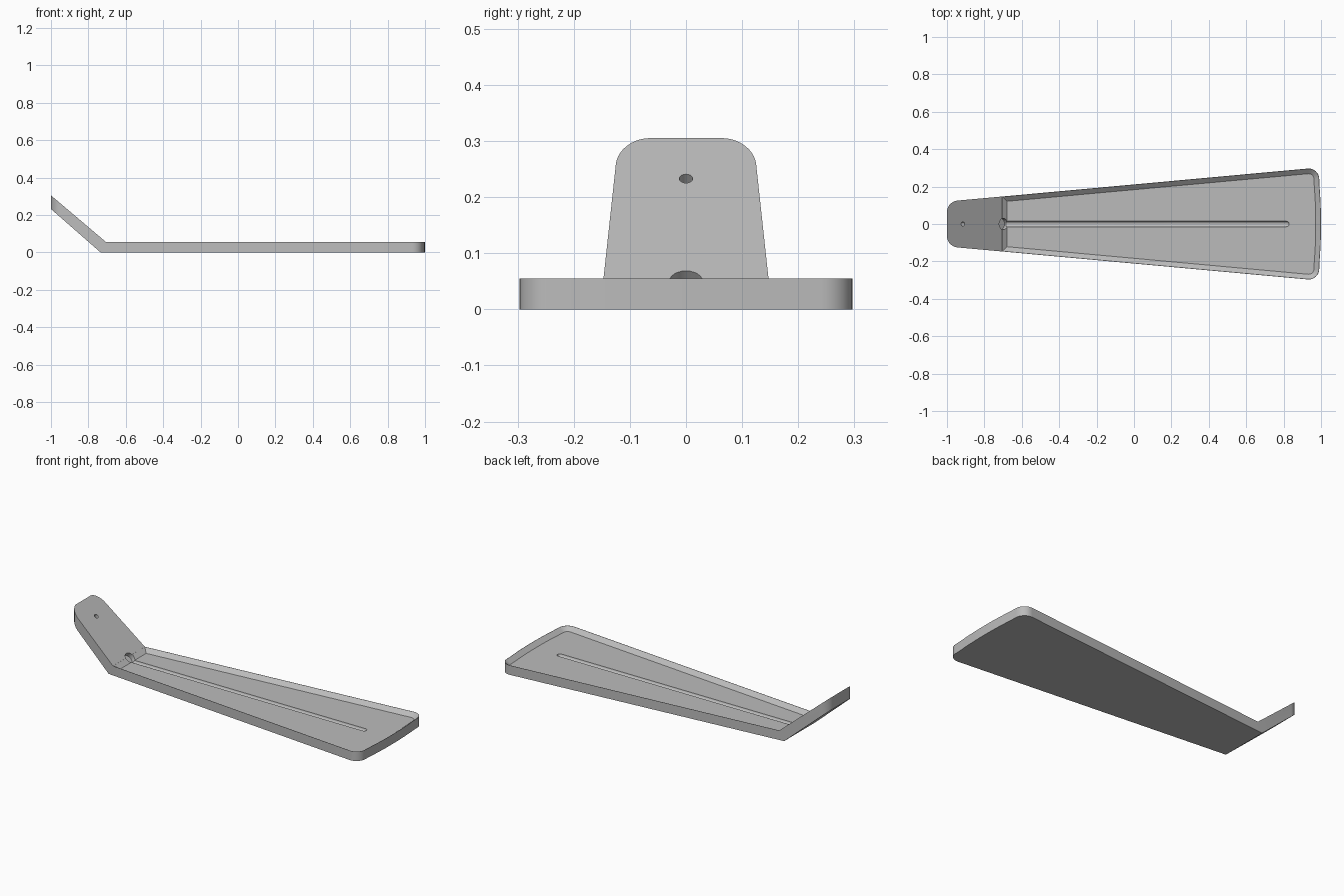
import bpy, bmesh, math
from mathutils import Vector, Matrix

cube = bpy.data.objects.get("Cube")
if cube:
    bpy.data.objects.remove(cube, do_unlink=True)

RIM, FLOOR = 0.055, 0.033       # rim and tray floor heights
BEND = Vector((-0.705, 0, RIM))  # where the handle leaves the rim
END_Z = 0.305
handle_dir = (Vector((-1, 0, END_Z)) - BEND).normalized()
handle_normal = Vector((-handle_dir.z, 0, handle_dir.x)) * -1

grey = bpy.data.materials.new("plain grey")
grey.use_nodes = True
grey.diffuse_color = (0.5, 0.5, 0.5, 1)
grey.node_tree.nodes["Principled BSDF"].inputs["Base Color"].default_value = (0.5, 0.5, 0.5, 1)


def finish(name, bm, cutter=True):
    bmesh.ops.recalc_face_normals(bm, faces=bm.faces)
    mesh = bpy.data.meshes.new(name)
    bm.to_mesh(mesh)
    bm.free()
    mesh.materials.append(grey)
    ob = bpy.data.objects.new(name, mesh)
    bpy.context.collection.objects.link(ob)
    ob.hide_render = cutter
    return ob


def loft(rings):
    """Closed solid through rings holding equal numbers of points."""
    bm = bmesh.new()
    loops = [[bm.verts.new(p) for p in ring] for ring in rings]
    for low, high in zip(loops, loops[1:]):
        for i in range(len(low)):
            bm.faces.new((low[i - 1], low[i], high[i], high[i - 1]))
    bm.faces.new(loops[0])
    bm.faces.new(loops[-1])
    return bm


def rounded(before, corner, after, r, steps=10):
    a = corner + (before - corner).normalized() * r
    b = corner + (after - corner).normalized() * r
    pts = []
    for i in range(steps + 1):
        t = i / steps
        u, v, w = (1 - t) ** 2, 1.4 * t * (1 - t), t * t
        pts.append((a * u + corner * v + b * w) / (u + v + w))
    return pts


def boolean(target, tool, operation):
    mod = target.modifiers.new(tool.name, 'BOOLEAN')
    mod.object, mod.operation, mod.solver = tool, operation, 'EXACT'
    bpy.context.view_layer.objects.active = target
    bpy.ops.object.modifier_apply(modifier=mod.name)
    bpy.data.objects.remove(tool, do_unlink=True)


# Plan outline: tapered sides, rounded corners, slightly bowed wide end
wide, narrow = Vector((0.988, 0.302)), Vector((-1, 0.12))
half = [Vector((1 - 0.2 * y * y, y)) for y in (0.04, 0.08, 0.12, 0.16, 0.2)]
half += rounded(half[-1], wide, narrow, 0.06)
half += rounded(wide, narrow, Vector((-1, 0)), 0.055)
outline = half + [Vector((p.x, -p.y)) for p in reversed(half)]


def ring(inset, z):
    pts = []
    for i, p in enumerate(outline):
        along = (outline[(i + 1) % len(outline)] - outline[i - 1]).normalized()
        pts.append((p.x - along.y * inset, p.y + along.x * inset, z))
    return pts


# Bent plate: side profile trimmed to the plan outline
profile = [(1.1, 0), (-0.735, 0), (-1, 0.232), (-1.1, 0.3195),
           (-1.1, END_Z + 0.0847), (BEND.x, RIM), (1.1, RIM)]
body = finish("tray_with_handle",
              loft([[(x, y, z) for x, z in profile] for y in (-0.5, 0.5)]), False)
boolean(body, finish("outline_cutter", loft([ring(0, -0.1), ring(0, 0.5)])), 'INTERSECT')

# Tray recess with sloped walls, ending at the handle plane
bm = loft([ring(0.028, FLOOR), ring(0.0015, RIM), ring(-0.0225, RIM + 0.02)])
cut = bmesh.ops.bisect_plane(bm, geom=bm.verts[:] + bm.edges[:] + bm.faces[:],
                             plane_co=BEND + handle_normal * 0.0004,
                             plane_no=handle_normal, clear_inner=True)
bmesh.ops.holes_fill(bm, edges=[e for e in bm.edges if e.is_boundary], sides=0)
boolean(body, finish("recess_cutter", bm), 'DIFFERENCE')


def rod(name, start, end, radius, round_end=False):
    axis = end - start
    turn = axis.to_track_quat('Z', 'Y').to_matrix()
    stations = [(0, radius), (axis.length, radius)]
    if round_end:
        stations += [(axis.length + radius * math.sin(a), radius * math.cos(a))
                     for a in (0.4, 0.8, 1.2, 1.5)]
    rings = [[start + turn @ Vector((r * math.cos(k * math.tau / 24),
                                     r * math.sin(k * math.tau / 24), d))
              for k in range(24)] for d, r in stations]
    return finish(name, loft(rings))


# Drain groove along the floor
boolean(body, rod("groove_cutter", Vector((-0.7, 0, FLOOR)),
                  Vector((0.815, 0, FLOOR)), 0.015, True), 'DIFFERENCE')

# Hanging hole and the wider blind hole at the bend, square to the handle
for name, x, radius, depth in (("hanging_hole_cutter", -0.915, 0.012, 0.1),
                               ("bend_hole_cutter", -0.698, 0.03, 0.026)):
    mouth = BEND + handle_dir * ((x - BEND.x) / handle_dir.x)
    boolean(body, rod(name, mouth + handle_normal * 0.05,
                      mouth - handle_normal * depth, radius), 'DIFFERENCE')

bpy.ops.object.select_all(action='DESELECT')
body.select_set(True)
bpy.context.view_layer.objects.active = body
bpy.ops.object.shade_smooth_by_angle(angle=math.radians(25))
